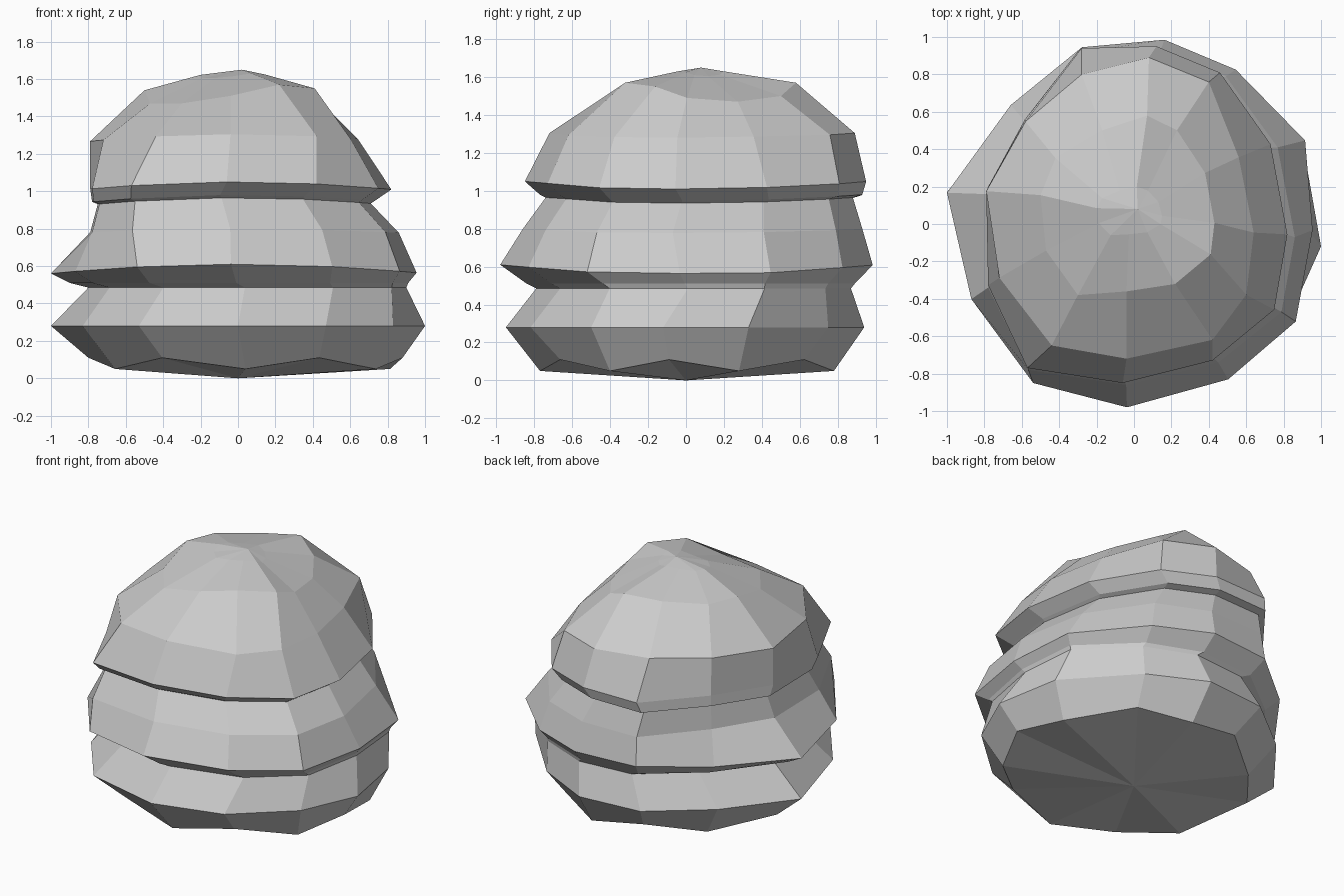
import bpy, bmesh

if "Cube" in bpy.data.objects:
    bpy.data.objects.remove(bpy.data.objects["Cube"])

# Twelve-sided outlines (x, y), all starting at front-left and running counter-clockwise
BASE = [(-.53, -.82), (0, -.95), (.47, -.82), (.83, -.5), (1, -.12), (.92, .33),
        (.54, .75), (.16, .94), (-.28, .9), (-.66, .6), (-1, .17), (-.83, -.42)]
MIDDLE = [(-.54, -.85), (-.04, -.98), (.5, -.83), (.86, -.52), (.95, -.03), (.91, .45),
          (.54, .83), (.16, .99), (-.28, .95), (-.66, .64), (-1, .17), (-.87, -.4)]
UPPER = [(-.57, -.76), (-.06, -.84), (.42, -.72), (.75, -.45), (.82, -.05), (.73, .43),
         (.46, .81), (.12, .95), (-.28, .94), (-.58, .56), (-.79, .18), (-.78, -.32)]
SHOULDER = [(-.44, -.64), (-.04, -.71), (.42, -.61), (.6, -.37), (.64, -.04), (.56, .36),
            (.4, .76), (.08, .89), (-.28, .8), (-.58, .55), (-.79, .18), (-.72, -.28)]
CROWN = [(-.3, -.39), (-.04, -.37), (.22, -.33), (.41, -.17), (.43, 0), (.38, .27),
         (.23, .5), (.07, .58), (-.17, .5), (-.42, .35), (-.5, .15), (-.47, -.15)]
CROWN_DIP = [.1, .06, 0, .02, .08, .1, .07, 0, .02, .03, .03, .1]


def ring(outline, z, x0, x1, y0, y1, sag=0.0, dip=None):
    """Fit an outline into the given extents at height z, drooping at the sides."""
    xs, ys = zip(*outline)
    fx = (x1 - x0) / (max(xs) - min(xs))
    fy = (y1 - y0) / (max(ys) - min(ys))
    pts = []
    for i, (x, y) in enumerate(outline):
        px, py = x0 + (x - min(xs)) * fx, y0 + (y - min(ys)) * fy
        pts.append((px, py, z - sag * px * px - (dip[i] if dip else 0)))
    return pts


def tier(name, rings, bottom=None, top=None):
    """Skin a stack of rings, with optional fan caps."""
    bm = bmesh.new()
    loops = [[bm.verts.new(p) for p in r] for r in rings]
    n = len(loops[0])
    for a, b in zip(loops, loops[1:]):
        for i in range(n):
            j = (i + 1) % n
            bm.faces.new((a[i], a[j], b[j], b[i]))
    if bottom:
        v = bm.verts.new(bottom)
        for i in range(n):
            bm.faces.new((v, loops[0][(i + 1) % n], loops[0][i]))
    if top:
        v = bm.verts.new(top)
        for i in range(n):
            bm.faces.new((v, loops[-1][i], loops[-1][(i + 1) % n]))
    mesh = bpy.data.meshes.new(name)
    bm.to_mesh(mesh)
    bm.free()
    ob = bpy.data.objects.new(name, mesh)
    bpy.context.collection.objects.link(ob)
    return ob


# Grooves shared by neighbouring tiers
low_groove = ring(MIDDLE, .485, -.8, .9, -.79, .87)
high_groove = ring(UPPER, .965, -.75, .71, -.74, .88, .06)

# Bottom tier with a slightly uneven underside
foot = [(x, y, .05 + .06 * (i % 2 == 0)) for i, (x, y, z) in
        enumerate(ring(BASE, 0, -.8, .88, -.77, .78))]
tier("bottom_tier", [foot, ring(BASE, .28, -1, 1, -.95, .94), low_groove],
     bottom=(0, 0, 0))

# Middle tier
tier("middle_tier", [low_groove,
                     ring(MIDDLE, .51, -.9, .91, -.84, .89),
                     ring(MIDDLE, .61, -1, .955, -.98, .985, .05),
                     ring(UPPER, .8, -.79, .86, -.86, .93, .03),
                     high_groove])

# Domed top tier
tier("top_tier", [high_groove,
                  ring(UPPER, .98, -.78, .73, -.77, .93, .06),
                  ring(UPPER, 1.05, -.79, .82, -.85, .95, .06),
                  ring(SHOULDER, 1.305, -.79, .64, -.72, .89, .06),
                  ring(CROWN, 1.57, -.5, .43, -.38, .58, 0, CROWN_DIP),
                  ring(CROWN, 1.63, -.2, .15, -.06, .2, 0, [d * .25 for d in CROWN_DIP])],
     top=(.02, .08, 1.65))
